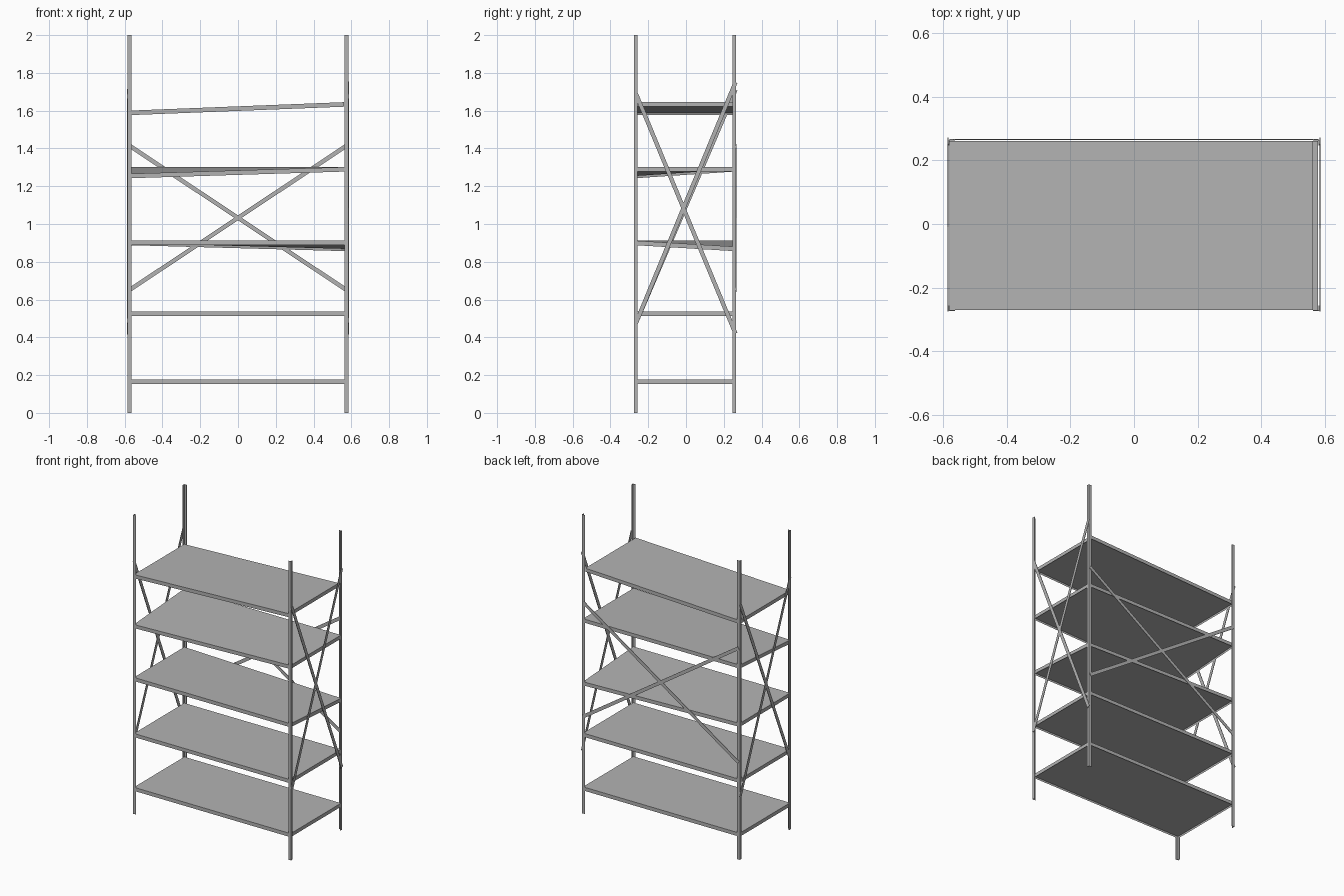
import bpy, bmesh
from mathutils import Vector

cube = bpy.data.objects.get("Cube")
if cube:
    bpy.data.objects.remove(cube, do_unlink=True)

steel = bpy.data.materials.new("grey steel")
steel.use_nodes = True
grey = (0.45, 0.45, 0.45, 1)
steel.diffuse_color = grey
steel.node_tree.nodes["Principled BSDF"].inputs["Base Color"].default_value = grey

X, FRONT, BACK = 0.584, -0.274, 0.265   # outer faces of the posts
T = 0.003                               # sheet thickness


def finish(bm, name):
    bmesh.ops.recalc_face_normals(bm, faces=bm.faces)
    mesh = bpy.data.meshes.new(name)
    bm.to_mesh(mesh)
    bm.free()
    mesh.materials.append(steel)
    obj = bpy.data.objects.new(name, mesh)
    bpy.context.collection.objects.link(obj)


def prism(name, points, push):
    """Extrude a flat outline along a vector."""
    bm = bmesh.new()
    face = bm.faces.new([bm.verts.new(p) for p in points])
    top = bmesh.ops.extrude_face_region(bm, geom=[face], use_keep_orig=True)
    verts = [v for v in top["geom"] if isinstance(v, bmesh.types.BMVert)]
    bmesh.ops.translate(bm, verts=verts, vec=push)
    finish(bm, name)


# Angle-iron posts with the corner facing outwards
def post(name, sx, y, inward):
    w = 0.02
    outline = [(0, 0), (w, 0), (w, T), (T, T), (T, w), (0, w)]
    points = [(sx * (X - a), y + inward * b * 0.9, 0) for a, b in outline]
    prism(name, points, (0, 0, 2))


for side, sx in (("left", 1), ("right", -1)):
    post("front_post_" + side, sx, FRONT, 1)
    post("back_post_" + side, sx, BACK, -1)


# Shelves: trays with a folded rim, open underneath
def shelf(name, heights, right_end=0.579):
    x0, x1, y0, y1 = -X + T, right_end, FRONT + T, BACK - T
    corners = [(x0, y0), (x1, y0), (x1, y1), (x0, y1)]
    bm = bmesh.new()
    top = bm.faces.new([bm.verts.new((x, y, z)) for (x, y), z in zip(corners, heights)])
    new = bmesh.ops.extrude_face_region(bm, geom=[top], use_keep_orig=True)["geom"]
    bottom = next(f for f in new if isinstance(f, bmesh.types.BMFace))
    bmesh.ops.translate(bm, verts=bottom.verts, vec=(0, 0, -0.024))
    bmesh.ops.recalc_face_normals(bm, faces=bm.faces)
    bmesh.ops.inset_region(bm, faces=[bottom], thickness=T)
    bmesh.ops.translate(bm, verts=bottom.verts, vec=(0, 0, 0.012))
    finish(bm, name)


# Corner heights run front-right, front-left, back-left, back-right
shelf("shelf_1", [0.177] * 4)
shelf("shelf_2", [0.537] * 4)
shelf("shelf_3", [0.912, 0.912, 0.88, 0.912])
shelf("shelf_4", [1.266, 1.302, 1.302, 1.302])
shelf("shelf_5", [1.60, 1.645, 1.645, 1.60], 0.562)


# Flat diagonal braces
def brace(name, start, end, outward, width=0.022):
    a, b, n = Vector(start), Vector(end), Vector(outward)
    s = (b - a).cross(n).normalized() * width / 2
    prism(name, [a - s, b - s, b + s, a + s], n * T)


for side, sx, high in (("left", 1, 1.75), ("right", -1, 1.71)):
    x = sx * X
    brace("side_brace_down_" + side, (x, -0.265, 1.69), (x, 0.262, 0.42), (sx, 0, 0))
    brace("side_brace_up_" + side, (x, -0.265, 0.475), (x, 0.262, high), (sx, 0, 0))

for side, sx in (("left", 1), ("right", -1)):
    brace("back_brace_" + side, (-sx * 0.575, BACK, 1.415), (sx * 0.575, BACK, 0.65), (0, 1, 0))
